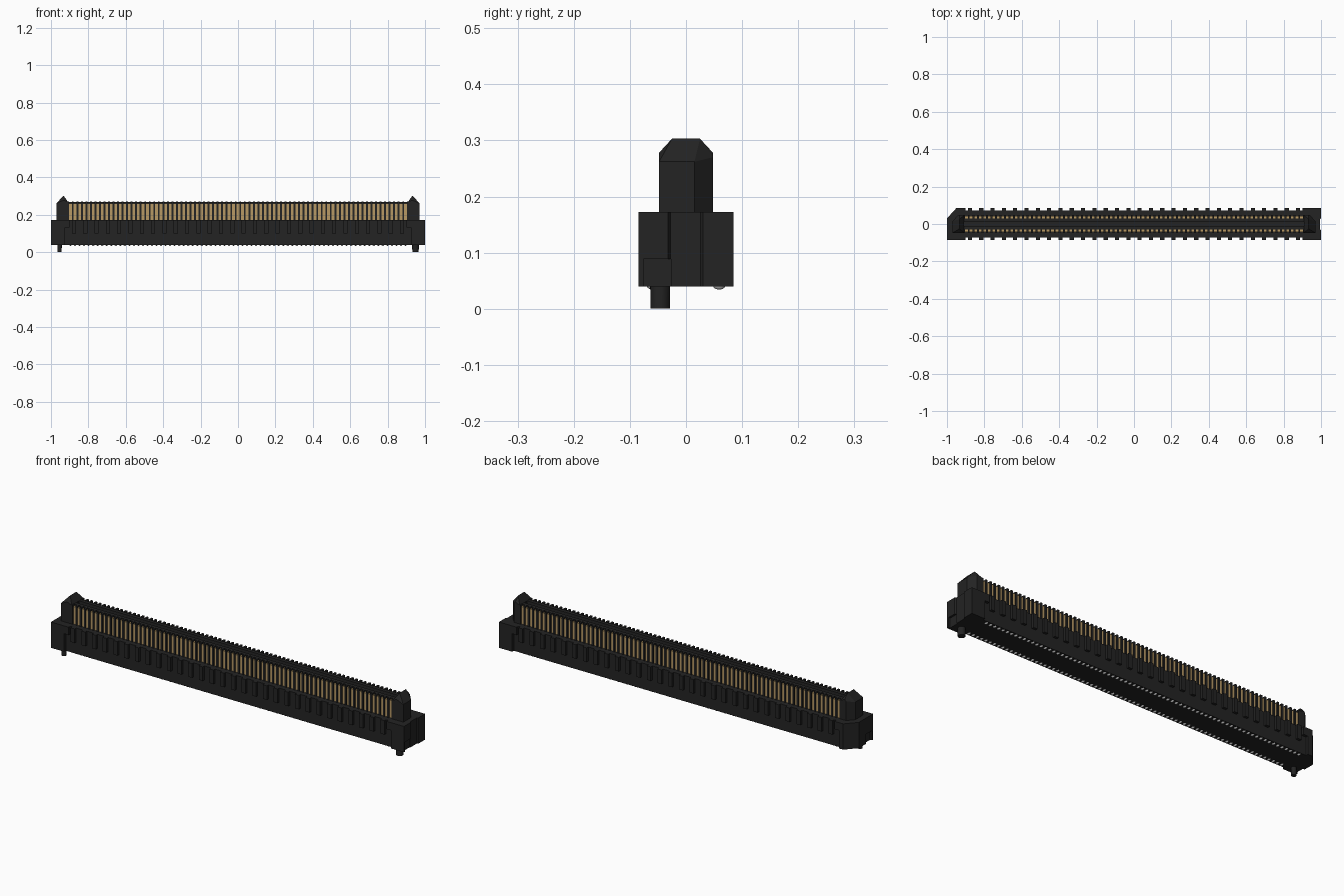
import bpy, bmesh, math
from mathutils import Matrix, Vector

if "Cube" in bpy.data.objects:
    bpy.data.objects.remove(bpy.data.objects["Cube"])


def material(name, rgb):
    m = bpy.data.materials.new(name)
    m.diffuse_color = (*rgb, 1)
    m.use_nodes = True
    m.node_tree.nodes["Principled BSDF"].inputs["Base Color"].default_value = m.diffuse_color
    return m


BLACK = material("black plastic", (0.017, 0.017, 0.017))
GOLD = material("gold contact", (0.48, 0.32, 0.13))
TIN = material("tin solder", (0.5, 0.5, 0.5))


def finish(bm, name, mat, smooth=False):
    bmesh.ops.recalc_face_normals(bm, faces=bm.faces)
    me = bpy.data.meshes.new(name)
    bm.to_mesh(me)
    bm.free()
    me.materials.append(mat)
    for p in me.polygons:
        p.use_smooth = smooth
    ob = bpy.data.objects.new(name, me)
    bpy.context.collection.objects.link(ob)
    return ob


def box(bm, x0, x1, y0, y1, z0, z1):
    c = Vector(((x0 + x1) / 2, (y0 + y1) / 2, (z0 + z1) / 2))
    s = Matrix.Diagonal((abs(x1 - x0), abs(y1 - y0), abs(z1 - z0), 1))
    bmesh.ops.create_cube(bm, size=1, matrix=Matrix.Translation(c) @ s)


def prism(bm, outline, z0, z1):
    low = [bm.verts.new((x, y, z0)) for x, y in outline]
    high = [bm.verts.new((x, y, z1)) for x, y in outline]
    bm.faces.new(low)
    bm.faces.new(high)
    for i in range(len(low)):
        j = (i + 1) % len(low)
        bm.faces.new((low[i], low[j], high[j], high[i]))


PITCH = 0.0242
PINS = [(i - 37) * PITCH for i in range(75)]
Z0, Z1, TOP = 0.04, 0.172, 0.27

# long base between the end blocks
bm = bmesh.new()
box(bm, -0.935, 0.935, -0.072, 0.072, Z0, Z1)
finish(bm, "base_body", BLACK)

# ribs hanging on both long walls
bm = bmesh.new()
for i in range(30):
    x = (i - 14.5) * 2.5 * PITCH
    for s in (-1, 1):
        box(bm, x - 0.011, x + 0.011, s * 0.07, s * 0.085, 0.1, Z1)
finish(bm, "side_ribs", BLACK)

# right end block with a shallow notch, left one with a cut corner
bm = bmesh.new()
prism(bm, [(0.925, -0.085), (1, -0.085), (1, -0.032), (0.994, -0.028),
           (0.994, 0.026), (1, 0.03), (1, 0.085), (0.925, 0.085)], Z0, Z1)
right_end = finish(bm, "right_end_block", BLACK)
bm = bmesh.new()
prism(bm, [(-0.925, -0.085), (-1, -0.085), (-1, 0.03),
           (-0.95, 0.085), (-0.925, 0.085)], Z0, Z1)
left_end = finish(bm, "left_end_block", BLACK)

# small pockets low in the end faces
bm = bmesh.new()
for s in (-1, 1):
    box(bm, s * 0.99, s * 1.05, -0.076, -0.027, 0.0, 0.089)
cutter = finish(bm, "pocket_cutter", BLACK)
cutter.hide_render = True
cutter.hide_viewport = True
for ob in (right_end, left_end):
    mod = ob.modifiers.new("pocket", 'BOOLEAN')
    mod.operation = 'DIFFERENCE'
    mod.solver = 'EXACT'
    mod.object = cutter

# upper shoulders stepping in from the end blocks
bm = bmesh.new()
for s in (-1, 1):
    box(bm, s * 0.9, s * 0.93, -0.085, 0.085, 0.132, Z1)
finish(bm, "end_shoulders", BLACK)

# blade: two walls with a groove between them
bm = bmesh.new()
for s in (-1, 1):
    box(bm, -0.93, 0.93, s * 0.012, s * 0.03, Z1 - 0.01, TOP - 0.002)
box(bm, -0.93, 0.93, -0.013, 0.013, Z1 - 0.01, 0.215)
finish(bm, "blade_walls", BLACK)

# thin dividers between neighbouring contacts
bm = bmesh.new()
for i in range(76):
    x = (i - 37.5) * PITCH
    for s in (-1, 1):
        box(bm, x - 0.005, x + 0.005, s * 0.028, s * 0.048, Z1 - 0.01, TOP)
finish(bm, "contact_dividers", BLACK)

# gold contacts
bm = bmesh.new()
for x in PINS:
    for s in (-1, 1):
        box(bm, x - 0.0072, x + 0.0072, s * 0.028, s * 0.043, Z1 - 0.01, 0.261)
finish(bm, "contacts", GOLD)

# peaked guide posts at both ends
for s, name in ((-1, "left_guide_post"), (1, "right_guide_post")):
    bm = bmesh.new()
    pts = []
    for x, y, z in ((0.97, -0.048, 0.262), (0.97, 0.015, 0.262),
                    (0.94, 0.048, 0.27), (0.908, -0.048, 0.268), (0.908, 0.048, 0.268)):
        pts += [(x, y, z), (x, y, Z1 - 0.01)]
    for y, z in ((0.025, 0.303), (0.048, 0.278)):
        pts += [(0.933, y, z), (0.933, -y, z)]
    for x, y, z in pts:
        bm.verts.new((s * x, y, z))
    bmesh.ops.convex_hull(bm, input=bm.verts)
    bmesh.ops.dissolve_limit(bm, angle_limit=0.01, verts=bm.verts, edges=bm.edges)
    finish(bm, name, BLACK)

# locating pegs
bm = bmesh.new()
for x, r in ((-0.954, 0.012), (0.949, 0.018)):
    bmesh.ops.create_cone(bm, cap_ends=True, segments=24, radius1=r * 0.95, radius2=r,
                          depth=0.05, matrix=Matrix.Translation((x, -0.046, 0.025)))
pegs = finish(bm, "locating_pegs", BLACK, True)
bpy.context.view_layer.objects.active = pegs
pegs.select_set(True)
bpy.ops.object.shade_smooth_by_angle(angle=math.radians(40))

# solder bumps under the base
bm = bmesh.new()
for x in PINS:
    for s in (-1, 1):
        bmesh.ops.create_uvsphere(
            bm, u_segments=12, v_segments=6, radius=1,
            matrix=Matrix.Translation((x, s * 0.059, 0.041)) @ Matrix.Diagonal((0.007, 0.011, 0.007, 1)))
finish(bm, "solder_bumps", TIN, True)
